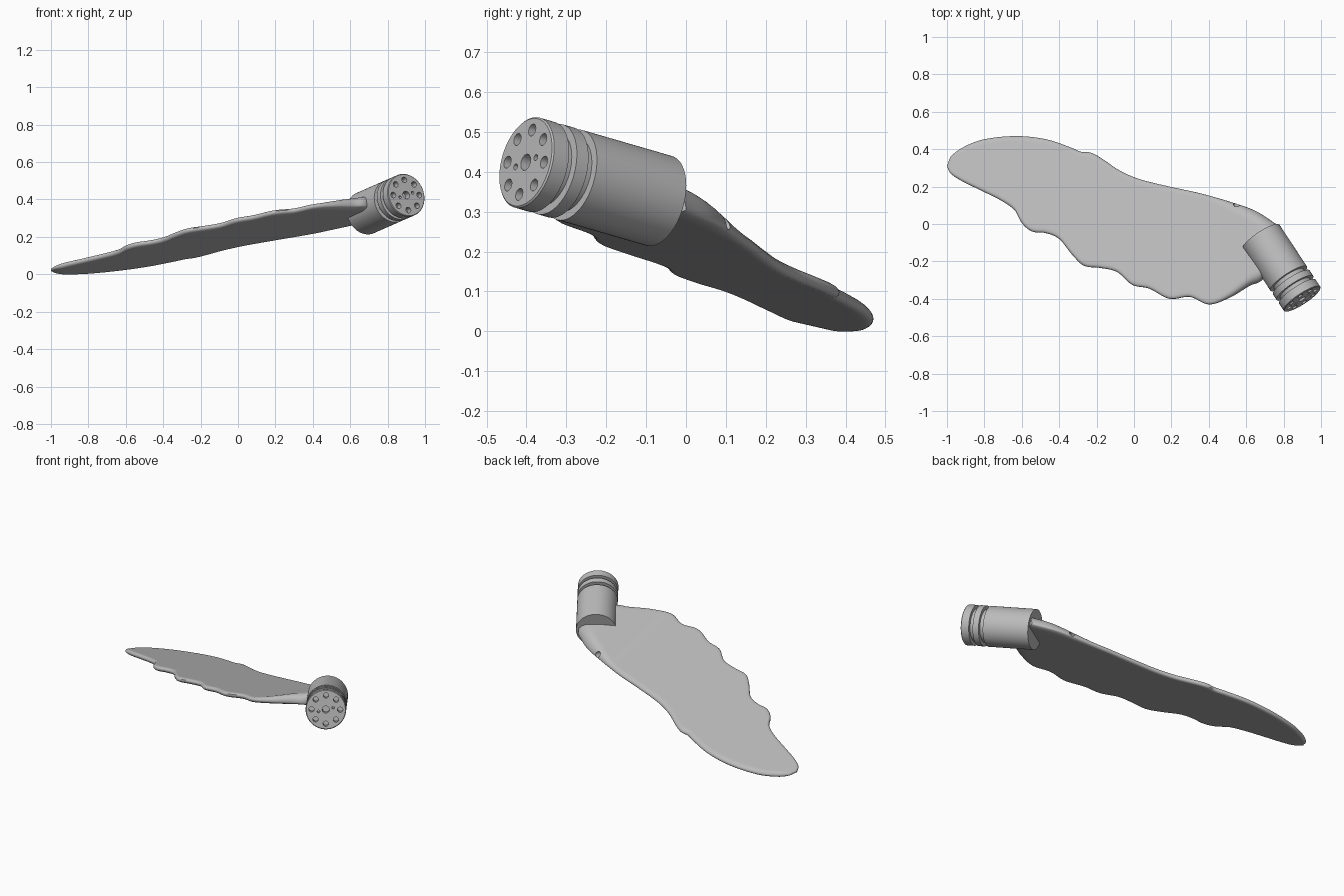
import bpy, bmesh, math
from mathutils import Vector, Matrix

cube = bpy.data.objects.get("Cube")
if cube:
    bpy.data.objects.remove(cube)

grey = bpy.data.materials.new("light_grey")
grey.use_nodes = True
grey.diffuse_color = (0.5, 0.5, 0.5, 1)
grey.node_tree.nodes["Principled BSDF"].inputs["Base Color"].default_value = grey.diffuse_color


def make_object(name, bm, matrix=Matrix()):
    bmesh.ops.recalc_face_normals(bm, faces=bm.faces)
    mesh = bpy.data.meshes.new(name)
    bm.to_mesh(mesh)
    bm.free()
    mesh.materials.append(grey)
    obj = bpy.data.objects.new(name, mesh)
    obj.matrix_world = matrix
    bpy.context.collection.objects.link(obj)
    return obj


def select_only(obj):
    bpy.ops.object.select_all(action='DESELECT')
    obj.select_set(True)
    bpy.context.view_layer.objects.active = obj


def cut(obj, cutter):
    cutter.hide_render = True
    mod = obj.modifiers.new("holes", 'BOOLEAN')
    mod.object = cutter
    mod.operation = 'DIFFERENCE'
    mod.solver = 'EXACT'
    bpy.context.view_layer.update()
    select_only(obj)
    bpy.ops.object.modifier_apply(modifier=mod.name)
    bpy.data.objects.remove(cutter)


def add_cylinder(bm, x, y, radius, depth, sides=24):
    # drilled from the local z = 0 plane
    bmesh.ops.create_cone(bm, cap_ends=True, segments=sides, radius1=radius, radius2=radius,
                          depth=depth * 2, matrix=Matrix.Translation((x, y, 0)))


def smooth_step(a, b, x):
    t = min(max((x - a) / (b - a), 0), 1)
    return t * t * (3 - 2 * t)


def curve_through(points):
    # smooth y(x) curve through the points
    last = len(points) - 1

    def slope(i):
        (xa, ya), (xb, yb) = points[max(i - 1, 0)], points[min(i + 1, last)]
        return (yb - ya) / (xb - xa)

    def value(x):
        i = 0
        while i < last - 1 and x > points[i + 1][0]:
            i += 1
        (xa, ya), (xb, yb) = points[i], points[i + 1]
        w = xb - xa
        t = (x - xa) / w
        bend = t * (1 - t) * ((1 - t) * slope(i) - t * slope(i + 1)) * w
        blend = t * t * (3 - 2 * t)
        return ya + (yb - ya) * blend + bend
    return value


# Blade outline: smooth back edge and scalloped front edge
back_edge = curve_through([
    (-1, .31), (-.98, .36), (-.9, .417), (-.8, .453), (-.63, .47), (-.47, .453), (-.34, .41),
    (-.28, .385), (-.235, .383), (-.18, .355), (-.075, .285), (.03, .24), (.19, .2),
    (.35, .165), (.51, .12), (.65, .07), (.76, 0)])
front_edge = curve_through([
    (-1, .31), (-.985, .275), (-.93, .235), (-.82, .18), (-.71, .125), (-.635, .07), (-.6, .005),
    (-.545, -.04), (-.475, -.048), (-.4, -.08), (-.33, -.165), (-.27, -.222), (-.18, -.235),
    (-.09, -.257), (-.01, -.325), (.08, -.345), (.19, -.4), (.3, -.39), (.4, -.43),
    (.51, -.395), (.62, -.33), (.69, -.295), (.76, -.17)])


def blade_section(x, across=28):
    # closed rounded section of the tilted slab, thicker at the root
    y0, y1 = front_edge(x), back_edge(x)
    chord = y1 - y0
    swell = smooth_step(.38, .7, x)
    radius = min(.022 + .05 * swell, chord / 2)
    thin = .016 * smooth_step(-1.06, -.93, x)
    ring = []
    for k in range(2 * across):
        angle = math.pi * k / across
        t = (1 - math.cos(angle)) / 2
        y = y0 + chord * t
        d = min(t, 1 - t) * chord / radius
        roundness = math.sqrt(max(0, 1 - (1 - min(d, 1)) ** 2))
        half = thin + .045 * swell if k < across else -thin
        ring.append((x, y, .215 + .12 * x - .23 * y + half * roundness))
    return ring


bm = bmesh.new()
stations = 150
rings = []
for i in range(stations + 1):
    t = i / stations
    x = -.9995 + 1.7595 * t ** 1.25
    rings.append([bm.verts.new(p) for p in blade_section(x)])
for a, b in zip(rings, rings[1:]):
    for k in range(len(a)):
        n = (k + 1) % len(a)
        bm.faces.new((a[k], a[n], b[n], b[k]))
bm.faces.new(rings[0])
bm.faces.new(rings[-1])
blade = make_object("blade", bm)

# Small round hole in the back edge near the root
bm = bmesh.new()
add_cylinder(bm, 0, 0, .017, .045)
hole_turn = Vector((.3, .95, .05)).to_track_quat('Z', 'Y').to_matrix().to_4x4()
cut(blade, make_object("edge_hole_cutter", bm, Matrix.Translation((.55, .107, .272)) @ hole_turn))

# Round hub with two grooves, turned about its tilted axis
R, G = .117, .095
profile = [(0, 0), (R - .004, 0), (R, -.004), (R, -.05), (G, -.05), (G, -.074), (R, -.074),
           (R, -.11), (G, -.11), (G, -.136), (R, -.136), (R, -.412), (0, -.412)]
bm = bmesh.new()
line = [bm.verts.new((r, 0, z)) for r, z in profile]
edges = [bm.edges.new(pair) for pair in zip(line, line[1:])]
bmesh.ops.spin(bm, geom=line + edges, cent=(0, 0, 0), axis=(0, 0, 1), angle=math.tau, steps=72)
bmesh.ops.remove_doubles(bm, verts=bm.verts, dist=.0001)
axis = Vector((.535, -.811, .235))
frame = Matrix.Translation((.9, -.402, .424)) @ axis.to_track_quat('Z', 'Y').to_matrix().to_4x4()
hub = make_object("hub", bm, frame)

# Bolt circle, centre bore and two pin holes in the hub face
bm = bmesh.new()
for k in range(8):
    a = math.tau * k / 8
    add_cylinder(bm, .083 * math.sin(a), .083 * math.cos(a), .0155, .035)
for side in (-1, 1):
    add_cylinder(bm, side * .042, side * .012, .008, .03, 16)
add_cylinder(bm, 0, 0, .021, .04)
cut(hub, make_object("hub_hole_cutter", bm, frame))

for obj in (blade, hub):
    select_only(obj)
    bpy.ops.object.shade_smooth_by_angle(angle=math.radians(35))
